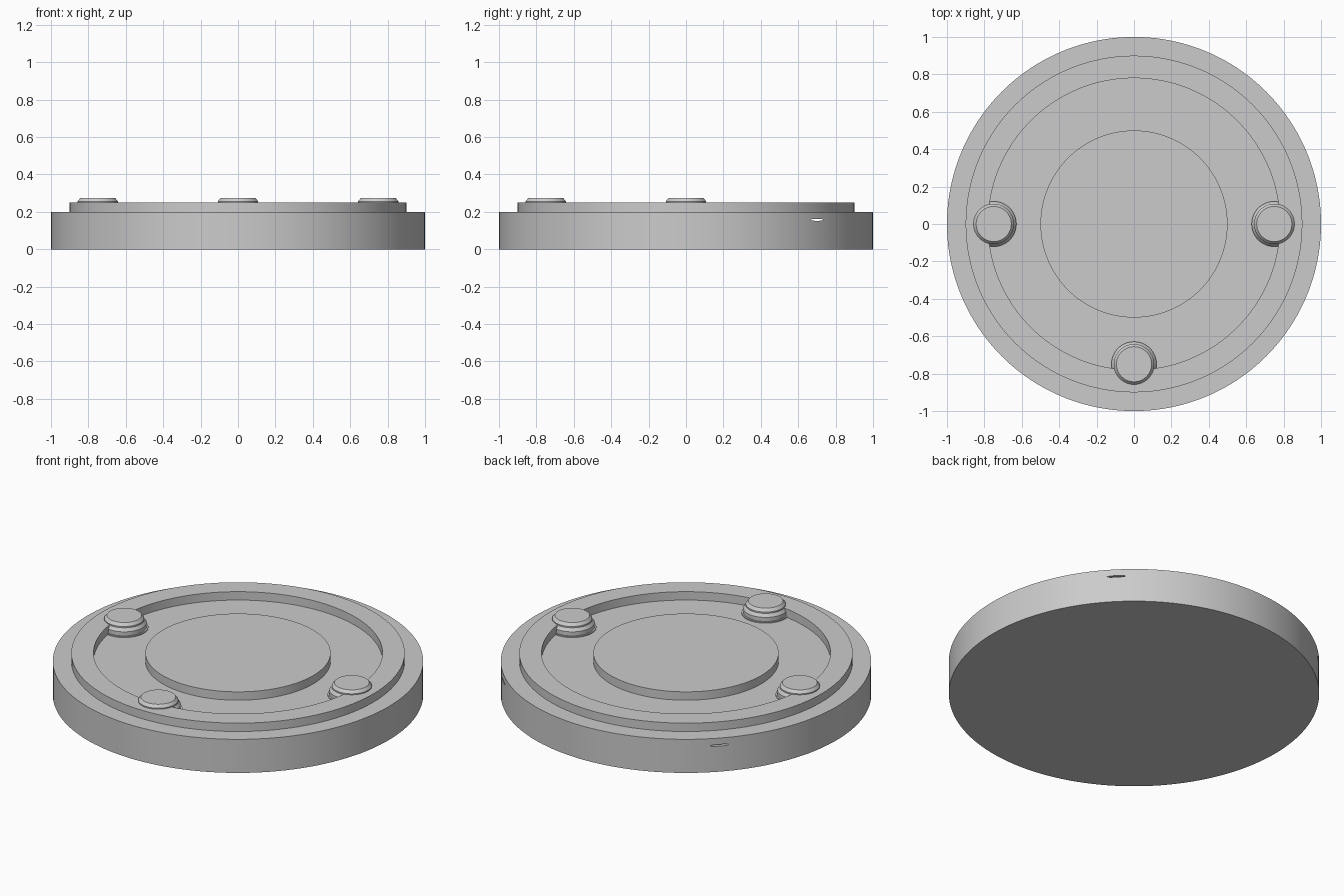
import bpy, bmesh, math
from mathutils import Matrix

if "Cube" in bpy.data.objects:
    bpy.data.objects.remove(bpy.data.objects["Cube"])

grey = bpy.data.materials.new("light grey")
grey.diffuse_color = (0.6, 0.6, 0.6, 1)
grey.use_nodes = True
grey.node_tree.nodes["Principled BSDF"].inputs["Base Color"].default_value = grey.diffuse_color


def finish(name, bm):
    bmesh.ops.recalc_face_normals(bm, faces=bm.faces)
    mesh = bpy.data.meshes.new(name)
    bm.to_mesh(mesh)
    bm.free()
    mesh.materials.append(grey)
    ob = bpy.data.objects.new(name, mesh)
    bpy.context.collection.objects.link(ob)
    return ob


def lathe(name, profile, steps, location=(0, 0, 0)):
    """Spin a closed (radius, height) profile around the z axis."""
    bm = bmesh.new()
    verts = [bm.verts.new((r, 0, z)) for r, z in profile]
    edges = [bm.edges.new(p) for p in zip(verts, verts[1:])]
    bmesh.ops.spin(bm, geom=verts + edges, axis=(0, 0, 1), cent=(0, 0, 0),
                   angle=2 * math.pi, steps=steps, use_merge=True)
    bmesh.ops.remove_doubles(bm, verts=bm.verts, dist=1e-5)
    ob = finish(name, bm)
    ob.location = location
    return ob


def smooth(ob):
    bpy.ops.object.select_all(action='DESELECT')
    ob.select_set(True)
    bpy.context.view_layer.objects.active = ob
    bpy.ops.object.shade_smooth_by_angle(angle=math.radians(20))


# Round base with raised rim, ring groove and raised centre
base = lathe("base_plate", [(0, 0), (1, 0), (1, 0.2), (0.9, 0.2), (0.9, 0.25),
                            (0.78, 0.25), (0.78, 0.2), (0.5, 0.2),
                            (0.5, 0.25), (0, 0.25)], 160)

# Thin slot running through the back of the base
bm = bmesh.new()
bmesh.ops.create_cone(bm, cap_ends=True, segments=24, radius1=1, radius2=1, depth=2.4,
                      matrix=Matrix.Rotation(math.pi / 2, 4, 'Y'))
bmesh.ops.scale(bm, vec=(1, 0.036, 0.005), verts=bm.verts)
bmesh.ops.translate(bm, vec=(0, 0.7, 0.157), verts=bm.verts)
slot = finish("slot_cutter", bm)
slot.hide_render = True
slot.hide_viewport = True
cut = base.modifiers.new("slot", 'BOOLEAN')
cut.operation = 'DIFFERENCE'
cut.solver = 'EXACT'
cut.object = slot
smooth(base)

# Three flanged studs sitting partly in the groove
stud = [(0, 0.19), (0.13, 0.19), (0.13, 0.206), (0.121, 0.206), (0.121, 0.23),
        (0.108, 0.248), (0.108, 0.256), (0.094, 0.273), (0, 0.273)]
for side, x, y in (("left", -0.75, 0), ("right", 0.75, 0), ("front", 0, -0.75)):
    smooth(lathe(side + "_stud", stud, 48, (x, y, 0)))
